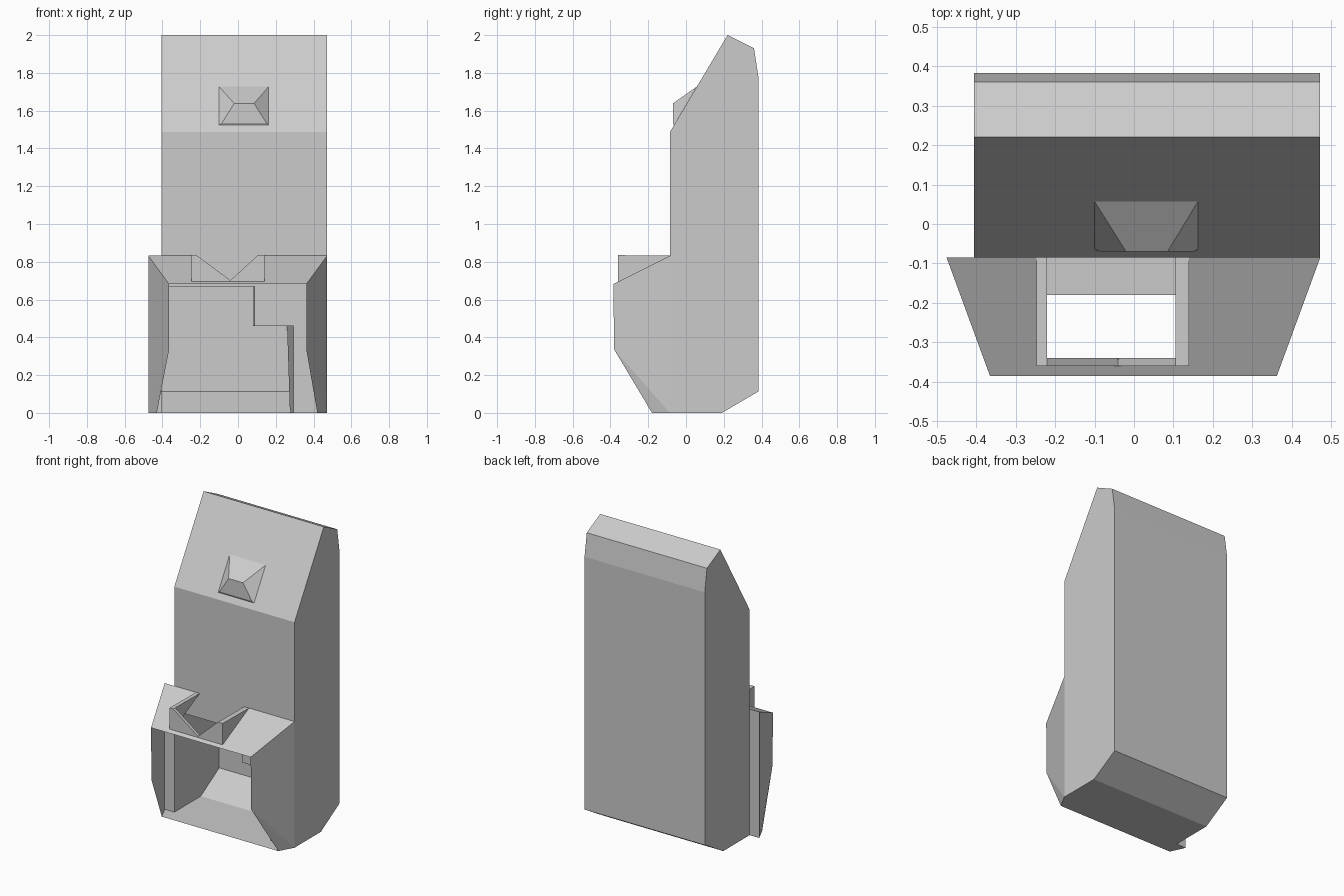
import bpy, bmesh

if "Cube" in bpy.data.objects:
    bpy.data.objects.remove(bpy.data.objects["Cube"])


def mesh_object(name, faces):
    """Join polygons given as point lists into one welded flat-shaded object."""
    bm = bmesh.new()
    for f in faces:
        bm.faces.new([bm.verts.new(p) for p in f])
    bmesh.ops.remove_doubles(bm, verts=bm.verts, dist=0.0005)
    bmesh.ops.recalc_face_normals(bm, faces=bm.faces)
    me = bpy.data.meshes.new(name)
    bm.to_mesh(me)
    bm.free()
    ob = bpy.data.objects.new(name, me)
    bpy.context.collection.objects.link(ob)
    return ob


def band(a, b):
    """Quads between two open point rows."""
    return [[a[i], a[i + 1], b[i + 1], b[i]] for i in range(len(a) - 1)]


def prism(name, a, b):
    """Closed solid between two matching polygons."""
    return mesh_object(name, [a, b] + band(a + a[:1], b + b[:1]))


def at_x(x, yz):
    return [(x, y, z) for y, z in yz]


def at_y(y, xz):
    return [(x, y, z) for x, z in xz]


def at_z(z, xy):
    return [(x, y, z) for x, y in xy]


L, R, F, B = -0.405, 0.472, -0.085, 0.383

# Hollow cabinet, open at the lower front
profile = [(F, 0.67), (F, 1.487), (0.22, 2.0), (0.36, 1.93),
           (B, 1.78), (B, 0.113), (0.19, 0), (F, 0)]
left, right = at_x(L, profile), at_x(R, profile)
mesh_object("cabinet", band(left, right) + [left, right])

# Tapered hood around the front opening
HL, S = -0.475, -0.385
hole_l, hole_r = -0.22, 0.105
hood = [
    [(HL, F, .832), (-.365, S, .682), (hole_l, S, .682), (hole_l, F, .832)],
    [(R, F, .832), (.362, S, .682), (hole_r, S, .682), (hole_r, F, .832)],
    [(hole_l, S, .682), (hole_r, S, .682), (hole_r, -.34, .7045), (hole_l, -.34, .7045)],
    [(HL, F, 0), (-.43, -.18, 0), (.42, -.18, 0), (R, F, 0)],
    [(HL, F, 0), (L, F, 0), (L, F, .832), (HL, F, .832)],
]
for back, low, front in ((HL, -.43, -.365), (R, .42, .362)):
    hood.append([(back, F, .832), (front, S, .682), (front, -.38, .335), (back, F, 0)])
    hood.append([(front, -.38, .335), (low, -.18, 0), (back, F, 0)])
mesh_object("front_hood", hood)

# Tray rails on the sloping top of the hood
rail = [(-.36, .694), (-.36, .835), (F, .832)]
for name, x0, x1 in (("left_rail", -.247, hole_l), ("right_rail", hole_r, .14)):
    prism(name, at_x(x0, rail), at_x(x1, rail))

# Notched front wall of the tray
notch = [(hole_l, .694), (hole_r, .694), (hole_r, .835), (-.04, .702), (hole_l, .835)]
prism("tray_front", at_y(-.36, notch), at_y(-.34, notch))

# Internal housing and the column beneath it
prism("inner_housing", at_z(.46, [(.088, F), (R, F), (R, B), (.08, B)]),
      at_z(.67, [(.088, F), (R, F), (R, B), (.08, B)]))
prism("inner_column", at_z(0, [(.295, F), (R, F), (R, .19), (.275, .19)]),
      at_z(.46, [(.295, F), (R, F), (R, B), (.26, B)]))

# Tapered knob on the sloping face
base = [(-.1, -.064, 1.523), (.162, -.064, 1.523), (.162, .057, 1.727), (-.1, .057, 1.727)]
low = [(-.085, -.07, 1.535), (.15, -.07, 1.535)]
top = [(.085, -.07, 1.638), (-.02, -.07, 1.638)]
prism("knob", base, low + top)
